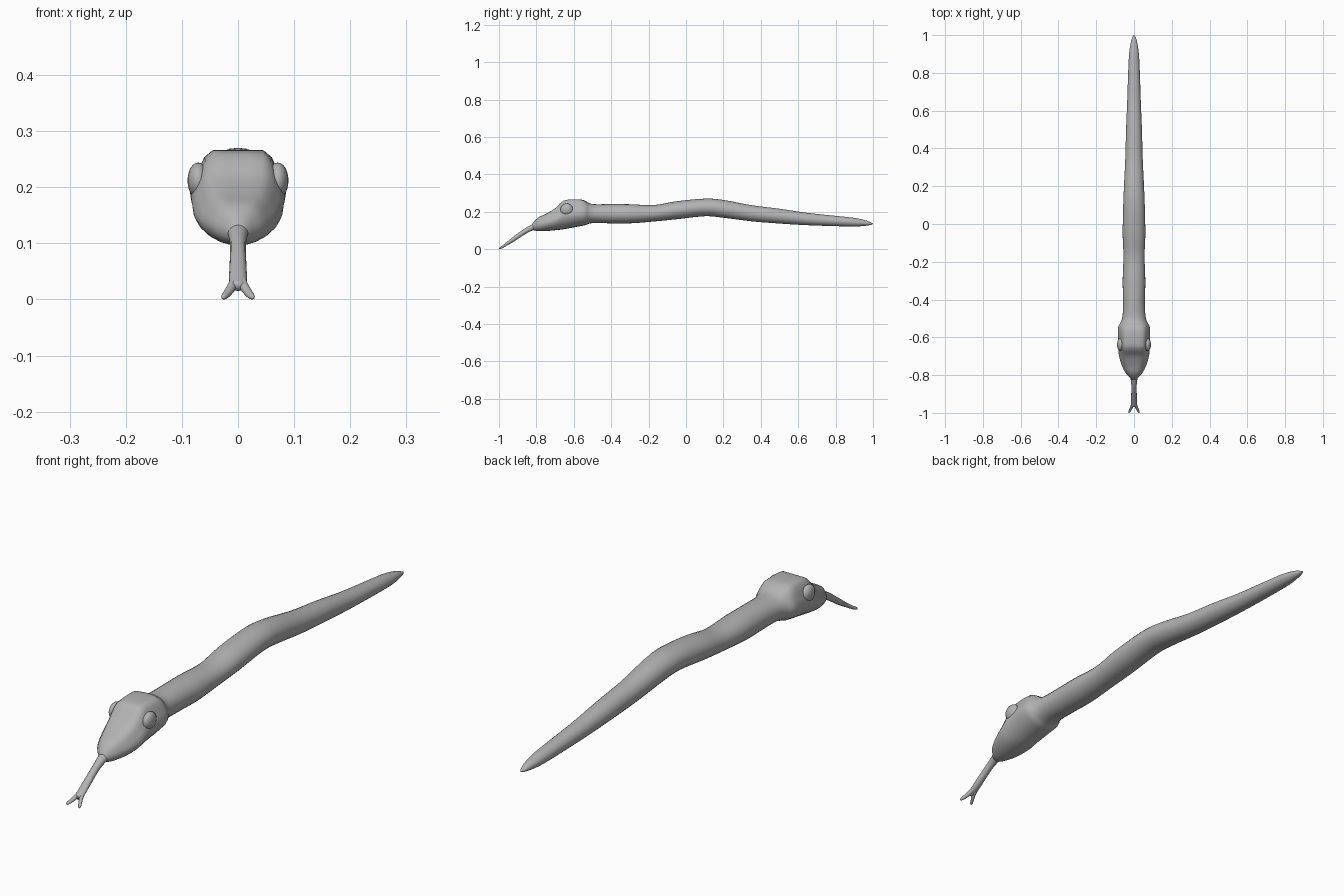
import bpy, bmesh, math

skin = bpy.data.materials.new("grey skin")
skin.diffuse_color = (0.45, 0.45, 0.45, 1)


def catmull(a, b, c, d, t):
    return 0.5 * (2 * b + (c - a) * t + (2 * a - 5 * b + 4 * c - d) * t * t
                  + (3 * b - a - 3 * c + d) * t ** 3)


def section(angle, flat):
    """Unit cross-section point; flat blends the upper half to a flat-topped crown."""
    c, s = math.cos(angle), math.sin(angle)
    if s > 0 and flat > 0:
        a = min(angle, math.pi - angle) / (math.pi / 2)
        if a < 0.6:
            px, pz = 1 - 0.36 * (a / 0.6), a / 0.6
        else:
            px, pz = 0.64 * (1 - a) / 0.4, 1
        px = math.copysign(px, c)
        c, s = c + (px - c) * flat, s + (pz - s) * flat
    return c, s


def finish(name, bm):
    bmesh.ops.recalc_face_normals(bm, faces=bm.faces)
    mesh = bpy.data.meshes.new(name)
    bm.to_mesh(mesh)
    bm.free()
    mesh.materials.append(skin)
    for p in mesh.polygons:
        p.use_smooth = True
    ob = bpy.data.objects.new(name, mesh)
    bpy.context.collection.objects.link(ob)
    return ob


def loft(name, stations, sides=24, steps=5):
    """Stations: (y, x centre, half width, z bottom, z top, flatness)."""
    rows = [stations[0]] + stations + [stations[-1]]
    path = []
    for i in range(len(stations) - 1):
        for k in range(steps):
            path.append([catmull(*q, k / steps) for q in zip(*rows[i:i + 4])])
    path.append(stations[-1])
    bm = bmesh.new()
    rings = []
    for y, x, w, lo, hi, flat in path:
        ring = []
        for j in range(sides):
            c, s = section(2 * math.pi * j / sides, max(0, min(1, flat)))
            ring.append(bm.verts.new((x + w * c, y, (lo + hi) / 2 + (hi - lo) / 2 * s)))
        rings.append(ring)
    for a, b in zip(rings, rings[1:]):
        for j in range(sides):
            n = (j + 1) % sides
            bm.faces.new((a[j], a[n], b[n], b[j]))
    bm.faces.new(rings[0])
    bm.faces.new(rings[-1])
    return finish(name, bm)


# Head and body as one continuous skin, snout to tail
loft("head_and_body", [
    (-0.822, 0, 0.014, 0.105, 0.135, 0),
    (-0.808, 0, 0.028, 0.099, 0.153, 0.2),
    (-0.785, 0, 0.047, 0.096, 0.172, 0.5),
    (-0.745, 0, 0.066, 0.097, 0.191, 0.8),
    (-0.70, 0, 0.079, 0.101, 0.218, 1),
    (-0.665, 0, 0.083, 0.105, 0.252, 1),
    (-0.635, 0, 0.084, 0.110, 0.264, 1),
    (-0.57, 0, 0.086, 0.122, 0.266, 0.9),
    (-0.54, 0, 0.082, 0.128, 0.259, 0.6),
    (-0.515, 0, 0.068, 0.137, 0.245, 0.2),
    (-0.48, 0, 0.060, 0.140, 0.240, 0),
    (-0.40, 0, 0.058, 0.138, 0.241, 0),
    (-0.30, 0, 0.060, 0.138, 0.240, 0),
    (-0.17, 0, 0.056, 0.148, 0.236, 0),
    (-0.05, 0, 0.060, 0.160, 0.256, 0),
    (0.10, 0, 0.057, 0.176, 0.270, 0),
    (0.20, 0, 0.053, 0.168, 0.263, 0),
    (0.35, 0, 0.046, 0.149, 0.235, 0),
    (0.50, 0, 0.042, 0.137, 0.216, 0),
    (0.65, 0, 0.036, 0.128, 0.194, 0),
    (0.80, 0, 0.031, 0.123, 0.178, 0),
    (0.90, 0, 0.026, 0.121, 0.167, 0),
    (0.96, 0, 0.017, 0.125, 0.154, 0),
    (0.99, 0, 0.008, 0.130, 0.142, 0),
    (1.0, 0, 0.002, 0.134, 0.137, 0),
])

# Tongue stem
loft("tongue", [
    (-0.79, 0, 0.022, 0.102, 0.146, 0),
    (-0.82, 0, 0.018, 0.100, 0.134, 0),
    (-0.86, 0, 0.014, 0.080, 0.112, 0),
    (-0.91, 0, 0.015, 0.047, 0.076, 0),
    (-0.95, 0, 0.016, 0.023, 0.045, 0),
    (-0.968, 0, 0.012, 0.015, 0.032, 0),
], sides=12)

for side, label in ((-1, "left"), (1, "right")):
    # Forked tongue tips
    loft("tongue_tip_" + label, [
        (-0.945, side * 0.006, 0.008, 0.026, 0.046, 0),
        (-0.965, side * 0.011, 0.008, 0.014, 0.032, 0),
        (-0.985, side * 0.020, 0.007, 0.003, 0.017, 0),
        (-0.996, side * 0.025, 0.005, 0.000, 0.010, 0),
        (-1.0, side * 0.026, 0.001, 0.002, 0.005, 0),
    ], sides=10)
    # Bulging eyes
    bm = bmesh.new()
    bmesh.ops.create_uvsphere(bm, u_segments=20, v_segments=12, radius=1)
    for v in bm.verts:
        v.co = (side * 0.071 + v.co.x * 0.019, -0.638 + v.co.y * 0.034,
                0.212 + v.co.z * 0.032)
    finish("eye_" + label, bm)
